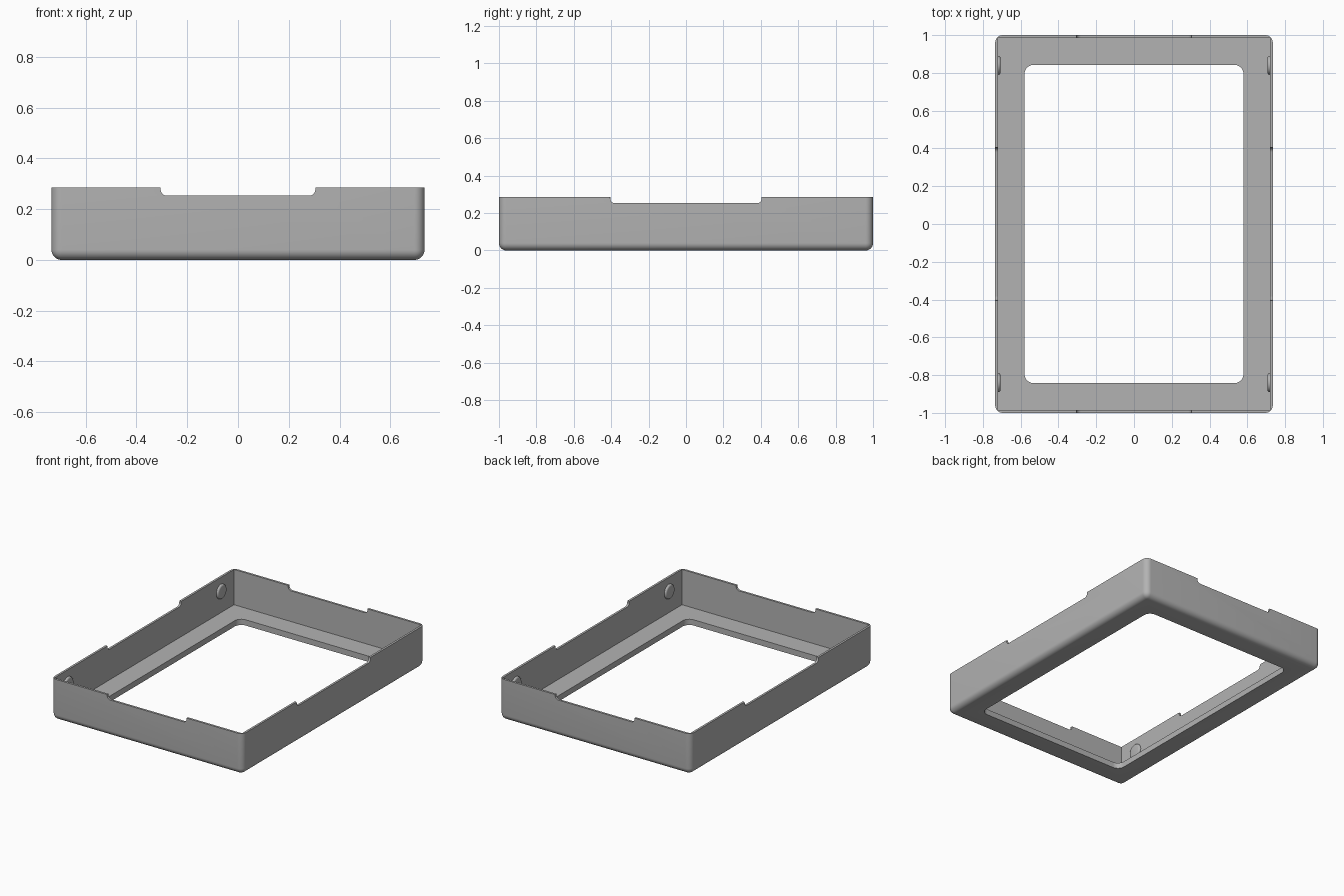
import bpy
import bmesh
from math import cos, sin, pi
from mathutils import Matrix, Vector

if "Cube" in bpy.data.objects:
    bpy.data.objects.remove(bpy.data.objects["Cube"], do_unlink=True)

HALF_X, HALF_Y, HEIGHT = 0.735, 1.0, 0.285
WALL, FLOOR, ROUND = 0.015, 0.04, 0.04

grey = bpy.data.materials.new("plain grey")
grey.use_nodes = True
colour = (0.45, 0.45, 0.45, 1)
grey.diffuse_color = colour
grey.node_tree.nodes["Principled BSDF"].inputs["Base Color"].default_value = colour


def make_object(name, bm):
    bmesh.ops.recalc_face_normals(bm, faces=bm.faces[:])
    mesh = bpy.data.meshes.new(name)
    bm.to_mesh(mesh)
    bm.free()
    mesh.materials.append(grey)
    obj = bpy.data.objects.new(name, mesh)
    bpy.context.collection.objects.link(obj)
    return obj


def prism(name, points, offset, matrix=Matrix()):
    """Extrude a flat outline along its own z, then place it."""
    bm = bmesh.new()
    face = bm.faces.new([bm.verts.new((x, y, 0)) for x, y in points])
    grown = bmesh.ops.extrude_face_region(bm, geom=[face])["geom"]
    verts = [v for v in grown if isinstance(v, bmesh.types.BMVert)]
    bmesh.ops.translate(bm, verts=verts, vec=(0, 0, offset))
    bm.transform(matrix)
    return make_object(name, bm)


def arc(cx, cy, r, start, end, steps=8):
    return [(cx + r * cos(start + (end - start) * i / steps),
             cy + r * sin(start + (end - start) * i / steps))
            for i in range(steps + 1)]


def activate(obj):
    bpy.ops.object.select_all(action="DESELECT")
    obj.select_set(True)
    bpy.context.view_layer.objects.active = obj


def cut(target, cutter):
    mod = target.modifiers.new("cut", "BOOLEAN")
    mod.operation = "DIFFERENCE"
    mod.solver = "EXACT"
    mod.object = cutter
    activate(target)
    bpy.ops.object.modifier_apply(modifier=mod.name)
    bpy.data.objects.remove(cutter, do_unlink=True)


# Outer shell, rounded at the base and upright corners
bm = bmesh.new()
bmesh.ops.create_cube(bm, size=2)
bmesh.ops.scale(bm, verts=bm.verts, vec=(HALF_X, HALF_Y, HEIGHT / 2))
bmesh.ops.translate(bm, verts=bm.verts, vec=(0, 0, HEIGHT / 2))
edges = [e for e in bm.edges if any(v.co.z < HEIGHT / 2 for v in e.verts)]
bmesh.ops.bevel(bm, geom=edges, offset=ROUND, segments=8, profile=0.5, affect="EDGES")
tray = make_object("tray_frame", bm)

# Square-cornered cavity
ix, iy = HALF_X - WALL, HALF_Y - WALL
cavity = [(-ix, -iy), (ix, -iy), (ix, iy), (-ix, iy)]
cut(tray, prism("cavity_cutter", cavity, HEIGHT, Matrix.Translation((0, 0, FLOOR))))

# Rounded window through the floor
wx, wy, wr = 0.58, 0.843, 0.05
window = []
for i, (sx, sy) in enumerate([(1, 1), (-1, 1), (-1, -1), (1, -1)]):
    window += arc(sx * (wx - wr), sy * (wy - wr), wr, i * pi / 2, (i + 1) * pi / 2)
cut(tray, prism("window_cutter", window, 0.3, Matrix.Translation((0, 0, -0.1))))


# Shallow round-cornered notches through opposite walls
def notch(half, turn):
    r, low = 0.025, HEIGHT - 0.032
    outline = [(half, HEIGHT + 0.1), (-half, HEIGHT + 0.1)]
    outline += arc(-half + r, low + r, r, pi, 1.5 * pi)
    outline += arc(half - r, low + r, r, 1.5 * pi, 2 * pi)
    matrix = (Matrix.Rotation(turn, 4, "Z") @ Matrix.Rotation(pi / 2, 4, "X")
              @ Matrix.Translation((0, 0, -1.2)))
    cut(tray, prism("notch_cutter", outline, 2.4, matrix))


notch(0.305, 0)
notch(0.405, pi / 2)

# Low domed catches on the inner side walls
catches = []
for side, label in ((1, "left"), (-1, "right")):
    for end, place in ((-1, "front"), (1, "back")):
        bm = bmesh.new()
        bmesh.ops.create_cone(bm, cap_ends=True, segments=32, radius1=0.05,
                              radius2=0.05, depth=0.022)
        rim = [e for e in bm.edges if all(v.co.z > 0 for v in e.verts)]
        bmesh.ops.bevel(bm, geom=rim, offset=0.012, segments=4, profile=0.5,
                        affect="EDGES")
        bm.transform(Matrix.Translation(Vector((side * (ix - 0.003), end * 0.84, 0.188)))
                     @ Matrix.Rotation(-side * pi / 2, 4, "Y"))
        catches.append(make_object(f"{place}_{label}_catch", bm))

for obj in [tray] + catches:
    activate(obj)
    bpy.ops.object.shade_smooth_by_angle(angle=pi / 6)
